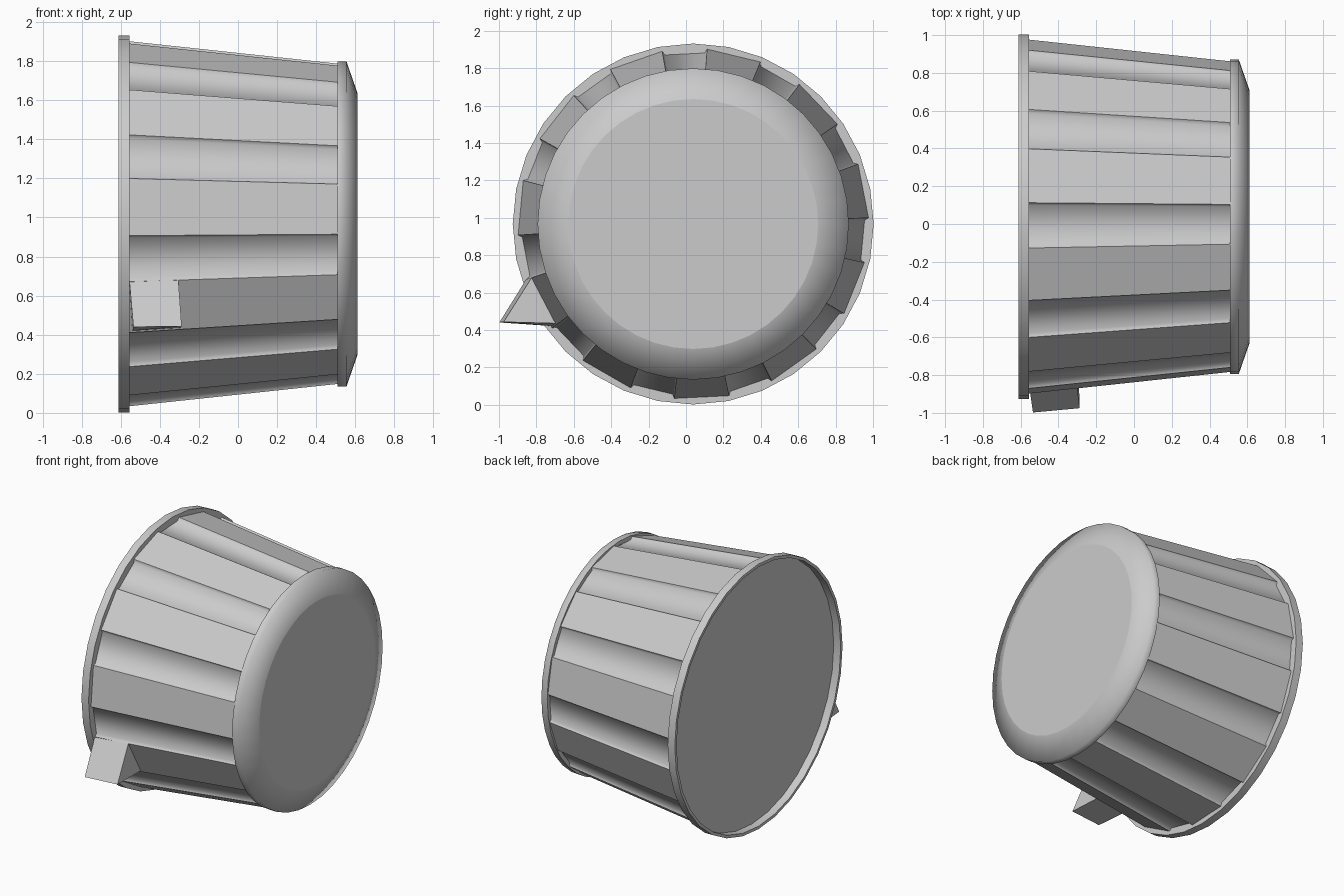
import bpy, bmesh, math
from mathutils import Vector

if "Cube" in bpy.data.objects:
    bpy.data.objects.remove(bpy.data.objects["Cube"])

CY, CZ = 0.0385, 0.9665   # knob axis runs along x


def loft(name, sections, caps=(True, True), closed=False, smooth=None):
    """Skin equal-length loops, with optional end caps or closed as a tube."""
    bm = bmesh.new()
    rings = [[bm.verts.new(p) for p in s] for s in sections]
    n = len(rings[0])
    pairs = list(zip(rings, rings[1:]))
    if closed:
        pairs.append((rings[-1], rings[0]))
    for a, b in pairs:
        for i in range(n):
            j = (i + 1) % n
            bm.faces.new((a[i], a[j], b[j], b[i]))
    for ring, cap in zip((rings[0], rings[-1]), caps):
        if cap and not closed:
            bm.faces.new(ring)
    bmesh.ops.recalc_face_normals(bm, faces=bm.faces)
    me = bpy.data.meshes.new(name)
    bm.to_mesh(me)
    bm.free()
    ob = bpy.data.objects.new(name, me)
    bpy.context.collection.objects.link(ob)
    if smooth:
        bpy.context.view_layer.objects.active = ob
        ob.select_set(True)
        bpy.ops.object.shade_smooth_by_angle(angle=math.radians(smooth))
        ob.select_set(False)
    return ob


def polar(x, r, a):
    return Vector((x, CY + r * math.cos(a), CZ + r * math.sin(a)))


def circle(x, r, n=32):
    return [polar(x, r, 2 * math.pi * i / n) for i in range(n)]


def fluted(x, r, count=11, flat=18.0, start=2.0, depth=0.02):
    """Flat grips alternating with shallow flat-bottomed grooves."""
    pts = []
    pitch = 360 / count
    for k in range(count):
        a0 = start + k * pitch
        p = polar(x, r, math.radians(a0 + flat))
        q = polar(x, r, math.radians(a0 + pitch))
        inward = (Vector((x, CY, CZ)) - (p + q) / 2).normalized() * depth
        pts += [polar(x, r, math.radians(a0)), p,
                p.lerp(q, 0.06) + inward, p.lerp(q, 0.94) + inward]
    return pts


# Tapered fluted grip; groove walls blend smoothly into the groove floor.
# Its closed back end sits recessed inside the flange.
body = loft("grip_body", [fluted(-0.556, 0.938), fluted(0.512, 0.823)],
            caps=(True, False))
for i, poly in enumerate(body.data.polygons):
    poly.use_smooth = i < 44 and i % 4 != 0
for e in body.data.edges:
    a, b = sorted(e.vertices)
    if b - a == 44 and a % 4 < 2:      # lengthwise grip edges
        e.use_edge_sharp = True

# Base flange: thin open ring around the recessed back
flange = [(-0.556, 0.88), (-0.556, 0.944), (-0.612, 0.944),
          (-0.612, 0.965), (-0.555, 0.965), (-0.555, 0.88)]
loft("base_flange", [circle(x, r) for x, r in flange], closed=True, smooth=30)

# Front cap: rounded-looking rim around a flat face
cap = [(0.51, 0.80), (0.508, 0.832), (0.555, 0.832), (0.612, 0.668)]
front = loft("front_cap", [circle(x, r, 40) for x, r in cap],
             caps=(False, True))
for i, poly in enumerate(front.data.polygons):
    poly.use_smooth = 40 <= i < 120
for e in front.data.edges:
    x0, x1 = (front.data.vertices[v].co.x for v in e.vertices)
    if abs(x0 - x1) < 1e-5 and not 0.54 < x0 < 0.57:
        e.use_edge_sharp = True

# Triangular pointer on the side of the grip
loft("pointer", [
    [(-0.535, -0.998, 0.44), (-0.555, -0.855, 0.67), (-0.54, -0.70, 0.42)],
    [(-0.288, -0.975, 0.443), (-0.305, -0.825, 0.68), (-0.295, -0.68, 0.435)],
])
